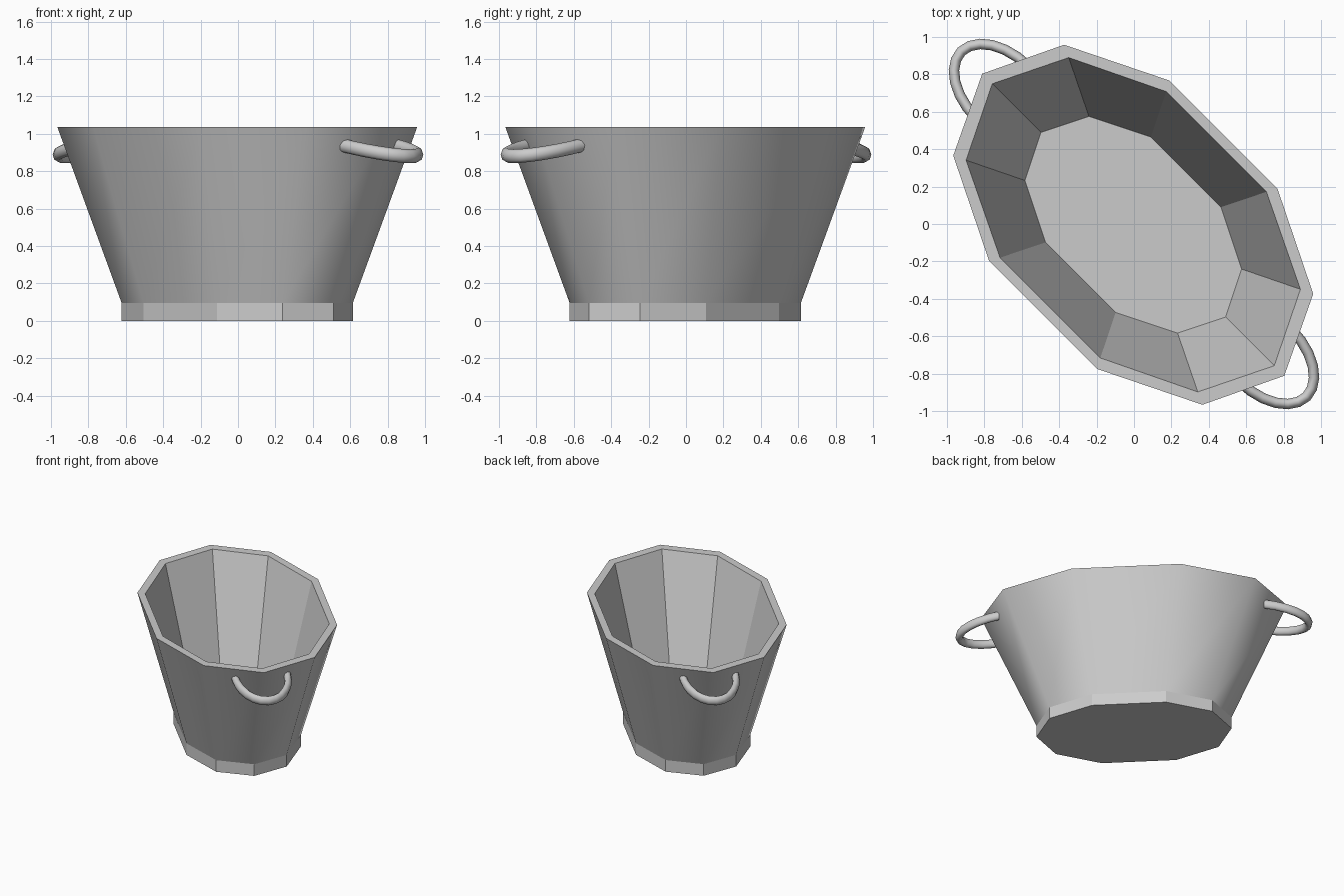
import bpy, bmesh
from math import sin, cos, pi, sqrt
from mathutils import Vector

if "Cube" in bpy.data.objects:
    bpy.data.objects.remove(bpy.data.objects["Cube"])

LONG = Vector((1, -1, 0)) / sqrt(2)    # long axis of the oval tub
SHORT = Vector((1, 1, 0)) / sqrt(2)    # short axis
SHIFT = Vector((-0.004, -0.004, 0))


def make_object(name, bm):
    bmesh.ops.recalc_face_normals(bm, faces=bm.faces)
    mesh = bpy.data.meshes.new(name)
    bm.to_mesh(mesh)
    bm.free()
    obj = bpy.data.objects.new(name, mesh)
    bpy.context.collection.objects.link(obj)
    return obj


def oval_ring(bm, tip, shoulder, side, z):
    """Ten-sided oval from its tip, shoulder and side points."""
    quarter = [(tip, 0), shoulder, side]
    half = quarter + [(-u, v) for u, v in reversed(quarter)]
    full = half + [(u, -v) for u, v in reversed(half[1:-1])]
    return [bm.verts.new(LONG * u + SHORT * v + SHIFT + Vector((0, 0, z)))
            for u, v in full]


def bridge(bm, a, b, smooth=False):
    n = len(a)
    for i in range(n):
        f = bm.faces.new((a[i], a[(i + 1) % n], b[(i + 1) % n], b[i]))
        f.smooth = smooth


# tub: foot band, smooth outer wall, flat rim, faceted inside and floor
bm = bmesh.new()
foot = ((0.728), (0.608, 0.266), (0.277, 0.432))
rings = [
    oval_ring(bm, *foot, 0.0),
    oval_ring(bm, *foot, 0.095),
    oval_ring(bm, 1.142, (0.942, 0.419), (0.408, 0.682), 1.037),
    oval_ring(bm, 1.066, (0.876, 0.388), (0.379, 0.628), 1.037),
    oval_ring(bm, 0.698, (0.577, 0.242), (0.265, 0.398), 0.12),
]
for i in range(4):
    bridge(bm, rings[i], rings[i + 1], smooth=(i == 1))
bm.faces.new(rings[0])
bm.faces.new(rings[-1])
make_object("tub", bm)


# handles: half-oval loops drooping outwards
def handle(name, sign):
    bm = bmesh.new()
    steps, sides = 12, 8
    loops = []
    for i in range(steps + 1):
        t = pi * i / steps
        centre = LONG * (0.99 + 0.315 * sin(t)) + SHORT * (0.197 * cos(t))
        centre.z = 0.938 - 0.058 * sin(t)
        out = (LONG * (0.197 * sin(t)) + SHORT * (0.315 * cos(t))).normalized()
        ring = []
        for k in range(sides):
            a = 2 * pi * k / sides
            p = centre + out * (0.028 * cos(a)) + Vector((0, 0, 0.037 * sin(a)))
            ring.append(bm.verts.new((sign * p.x, sign * p.y, p.z)))
        loops.append(ring)
    for a, b in zip(loops, loops[1:]):
        bridge(bm, a, b, smooth=True)
    bm.faces.new(loops[0])
    bm.faces.new(loops[-1])
    return make_object(name, bm)


handle("front_right_handle", 1)
handle("back_left_handle", -1)
